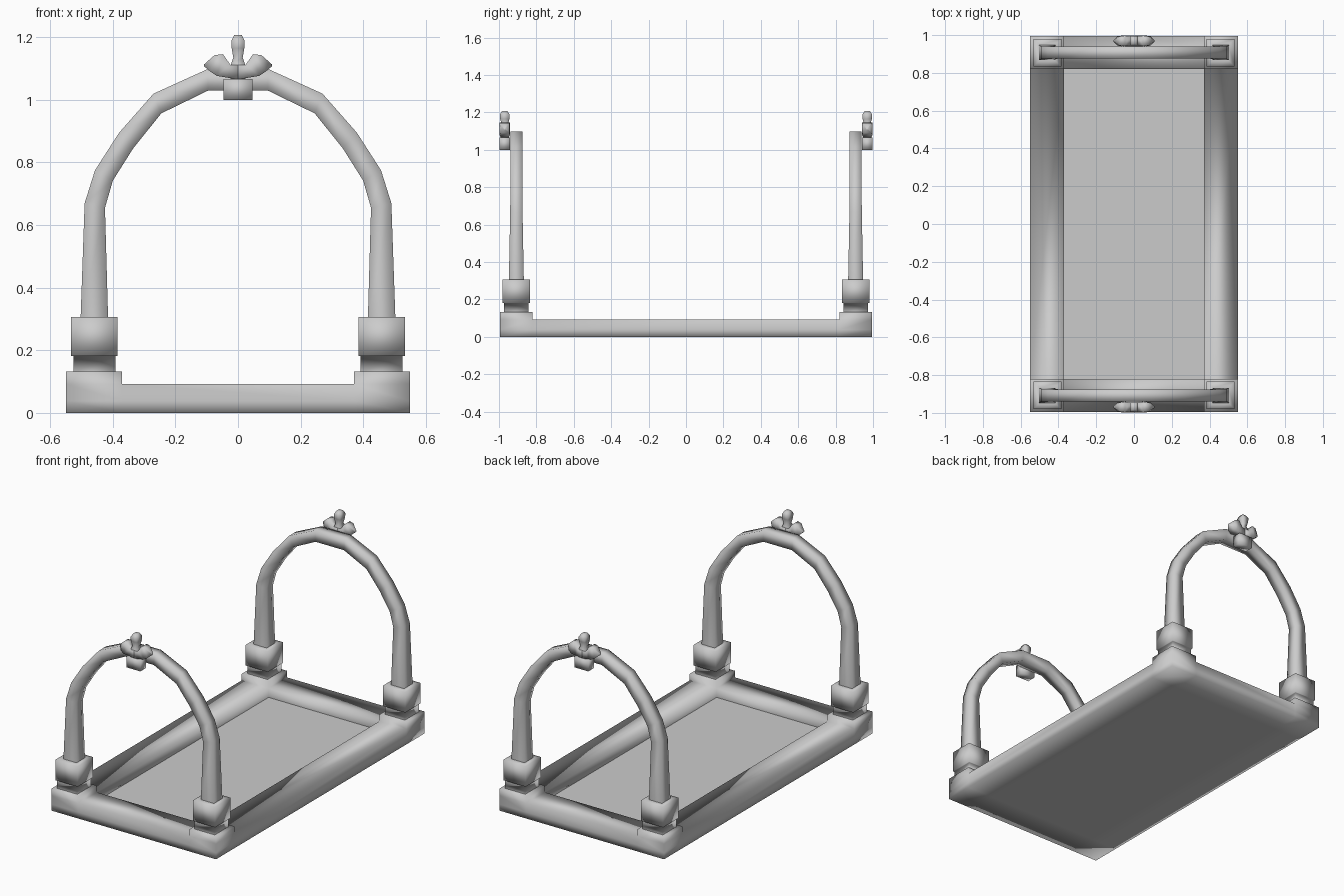
import bpy, bmesh

if "Cube" in bpy.data.objects:
    bpy.data.objects.remove(bpy.data.objects["Cube"])


def finish(name, bm, smooth=True):
    bmesh.ops.remove_doubles(bm, verts=bm.verts, dist=1e-5)
    bmesh.ops.recalc_face_normals(bm, faces=bm.faces)
    me = bpy.data.meshes.new(name)
    bm.to_mesh(me)
    bm.free()
    for p in me.polygons:
        p.use_smooth = smooth
    ob = bpy.data.objects.new(name, me)
    bpy.context.collection.objects.link(ob)
    return ob


def loft(name, sections, yc, caps=True):
    """Four-sided tube; each section is (xa, za, xb, zb, half depth)."""
    bm = bmesh.new()
    rings = []
    for xa, za, xb, zb, h in sections:
        rings.append([bm.verts.new(c) for c in (
            (xa, yc - h, za), (xb, yc - h, zb), (xb, yc + h, zb), (xa, yc + h, za))])
    for a, b in zip(rings, rings[1:]):
        for i in range(4):
            j = (i + 1) % 4
            bm.faces.new((a[i], a[j], b[j], b[i]))
    if caps:
        bm.faces.new(rings[0])
        bm.faces.new(rings[-1])
    return finish(name, bm)


def stack(name, profile, xc, yc, caps):
    """Upright square-ish stack; profile rows are (half x, half y, z)."""
    return loft(name, [(xc - hx, z, xc + hx, z, hy) for hx, hy, z in profile], yc, caps)


def mirrored(sections, s):
    return [(s * a, b, s * c, d, h) for a, b, c, d, h in sections]


# Base frame: 3 x 3 columns of stacked cells, keeping only the outer faces
FLOOR_Z = 0.038
grid = [(-0.55, -0.37, 0.37, 0.55), (-0.995, -0.82, 0.82, 0.995),
        (0, FLOOR_Z, 0.092, 0.132)]


def filled(c):
    i, j, k = c
    if not (0 <= i < 3 and 0 <= j < 3 and 0 <= k < 3):
        return False
    return k <= (i != 1) + (j != 1)


bm = bmesh.new()
floor_bm = bmesh.new()
for cell in [(i, j, k) for i in range(3) for j in range(3) for k in range(3)]:
    if not filled(cell):
        continue
    for axis in range(3):
        for step in (0, 1):
            other = list(cell)
            other[axis] += 2 * step - 1
            if filled(other):
                continue
            target = floor_bm if cell == (1, 1, 0) and axis == 2 and step else bm
            corners = []
            for u, w in ((0, 0), (1, 0), (1, 1), (0, 1)):
                o = [0, 0, 0]
                o[axis], o[(axis + 1) % 3], o[(axis + 2) % 3] = step, u, w
                corners.append(target.verts.new(
                    [grid[n][cell[n] + o[n]] for n in range(3)]))
            target.faces.new(corners if step else corners[::-1])
finish("base_frame", bm)
ob = finish("floor", floor_bm, False)
if ob.data.polygons[0].normal.z < 0:
    ob.data.flip_normals()

# Half of the arch: outer point, inner point, half depth
half_arch = [
    (-0.503, 0.30, -0.415, 0.30, 0.040),
    (-0.490, 0.67, -0.425, 0.655, 0.033),
    (-0.457, 0.775, -0.400, 0.742, 0.032),
    (-0.380, 0.895, -0.335, 0.845, 0.032),
    (-0.270, 1.020, -0.245, 0.957, 0.032),
    (-0.098, 1.098, -0.095, 1.030, 0.032),
]
arch = half_arch + mirrored(half_arch[::-1], -1)

# Pointed wing of the trefoil ornament
wing = [
    (0.000, 1.112, 0.000, 1.066, 0.022),
    (0.024, 1.112, 0.040, 1.072, 0.024),
    (0.048, 1.146, 0.068, 1.077, 0.028),
    (0.075, 1.143, 0.088, 1.090, 0.024),
    (0.109, 1.113, 0.108, 1.107, 0.004),
]

post_foot = [(0.067, 0.066, 0.130), (0.067, 0.066, 0.182), (0.074, 0.073, 0.182),
             (0.074, 0.073, 0.306), (0.040, 0.040, 0.306)]
ornament_base = [(0.046, 0.028, 1.0), (0.046, 0.028, 1.066)]
ornament_bud = [(0.024, 0.022, 1.062), (0.022, 0.022, 1.115), (0.015, 0.016, 1.135),
                (0.020, 0.025, 1.165), (0.021, 0.025, 1.190), (0.012, 0.014, 1.208)]

for f, end in ((-1, "front"), (1, "back")):
    yc, yo = f * 0.907, f * 0.969
    # Post feet and arch
    for s, side in ((-1, "left"), (1, "right")):
        stack(end + "_" + side + "_post_foot", post_foot, s * 0.459, yc, False)
    loft(end + "_arch", arch, yc, False)
    # Trefoil ornament: base, bud and wings
    stack(end + "_ornament_base", ornament_base, 0, yo, True)
    stack(end + "_ornament_bud", ornament_bud, 0, yo, True)
    for s, side in ((-1, "left"), (1, "right")):
        loft(end + "_ornament_" + side + "_wing", mirrored(wing, s), yo)
